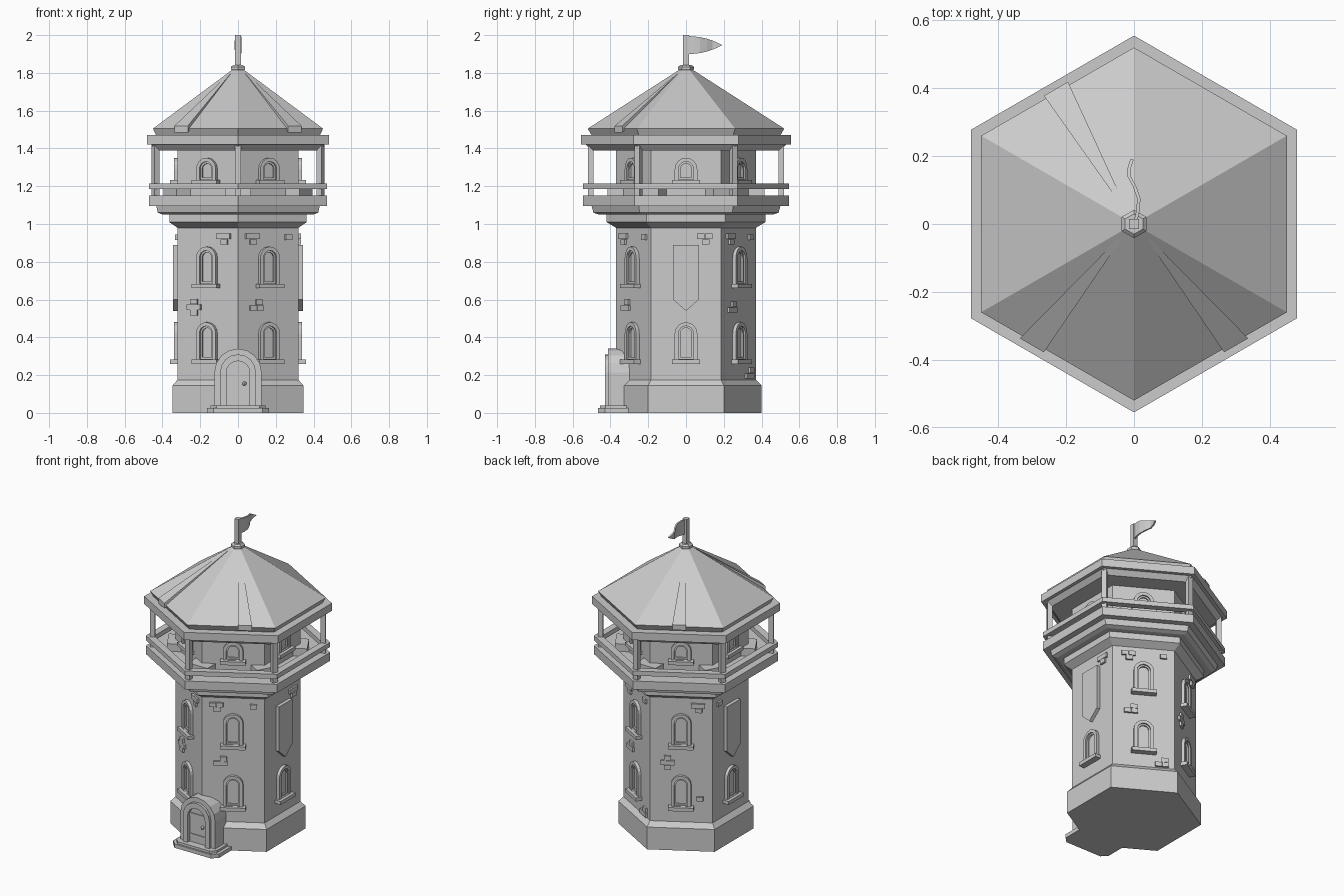
import bpy, bmesh
from math import sin, cos, pi, radians

if "Cube" in bpy.data.objects:
    bpy.data.objects.remove(bpy.data.objects["Cube"])

FACES = [0, 60, 120, 180, 240, 300]      # wall directions (degrees)
CORNERS = [a + 30 for a in FACES]


def add(name, verts, faces):
    me = bpy.data.meshes.new(name)
    me.from_pydata(verts, [], faces)
    bm = bmesh.new()
    bm.from_mesh(me)
    bmesh.ops.recalc_face_normals(bm, faces=bm.faces)
    bm.to_mesh(me)
    bm.free()
    ob = bpy.data.objects.new(name, me)
    bpy.context.collection.objects.link(ob)
    return ob


def hex_lathe(name, prof, closed=False):
    """Six-sided solid from (corner radius, z); closed makes a ring."""
    vs = [(r * cos(radians(c)), r * sin(radians(c)), z) for r, z in prof for c in CORNERS]
    n = len(prof)
    fs = []
    for k in range(n if closed else n - 1):
        m = (k + 1) % n
        fs += [(k*6+i, k*6+(i+1) % 6, m*6+(i+1) % 6, m*6+i) for i in range(6)]
    if not closed:
        fs += [tuple(range(5, -1, -1)), tuple(range(n*6-6, n*6))]
    return add(name, vs, fs)


def place(a, d, u, z):
    """Wall coordinates: d outward, u sideways, z up."""
    a = radians(a)
    return (d*cos(a) - u*sin(a), d*sin(a) + u*cos(a), z)


def prism(name, a, d0, d1, pts):
    n = len(pts)
    vs = [place(a, d, u, z) for d in (d0, d1) for u, z in pts]
    fs = [tuple(range(n)), tuple(range(n, 2*n))]
    fs += [(i, (i+1) % n, n+(i+1) % n, n+i) for i in range(n)]
    return add(name, vs, fs)


def box(name, a, d0, d1, u0, u1, z0, z1):
    return prism(name, a, d0, d1, [(u0, z0), (u1, z0), (u1, z1), (u0, z1)])


def arch(w, z0, z1, n=8):
    """Outline with half width w and a round top."""
    return [(-w, z0)] + [(-w*cos(pi*i/n), z1 - w + w*sin(pi*i/n)) for i in range(n+1)] + [(w, z0)]


def arch_ring(name, a, d0, d1, outer, inner):
    n = len(outer)
    loops = [(outer, d0), (outer, d1), (inner, d1), (inner, d0)]
    vs = [place(a, d, u, z) for pts, d in loops for u, z in pts]
    fs = [(k*n+i, k*n+(i+1) % n, (k+1) % 4*n+(i+1) % n, (k+1) % 4*n+i)
          for k in range(4) for i in range(n)]
    return add(name, vs, fs)


def window(a, z0, z1, d=0.32):
    arch_ring("window_frame", a, d-.02, d+.02, arch(.06, z0, z1), arch(.04, z0+.02, z1-.02))
    arch_ring("window_inner_frame", a, d-.02, d+.01, arch(.042, z0+.01, z1-.018),
              arch(.03, z0+.03, z1-.03))
    box("window_sill", a, d-.02, d+.04, -.075, .075, z0-.005, z0+.018)


def bricks(a, u, z, kind):
    w, h = .042, .03
    cells = {"one": [(0, 0)],
             "tee": [(-.5, .5), (.5, .5), (.1, -.5)],
             "step": [(.4, .5), (-.5, -.5), (.5, -.5)],
             "cross": [(0, 1), (-.5, 0), (.5, 0), (0, -1)]}[kind]
    for i, j in cells:
        box("wall_brick", a, .30, .333, u+(i-.48)*w, u+(i+.48)*w, z+(j-.47)*h, z+(j+.47)*h)


# Tower shell
hex_lathe("tower_base", [(.40, 0), (.40, .145), (.37, .175)])
hex_lathe("tower_body", [(.37, .15), (.37, .98), (.42, 1.01), (.42, 1.05)])
hex_lathe("gallery_support", [(.46, 1.05), (.49, 1.06), (.50, 1.095)])
hex_lathe("gallery_floor", [(.545, 1.095), (.545, 1.15)])
hex_lathe("gallery_rail", [(.545, 1.185), (.545, 1.215), (.495, 1.215), (.495, 1.185)], True)
hex_lathe("cabin", [(.37, 1.14), (.37, 1.41)])

# Roof
hex_lathe("ceiling_plate", [(.50, 1.39), (.53, 1.42)])
hex_lathe("eaves", [(.555, 1.42), (.555, 1.47)])
hex_lathe("roof", [(.50, 1.47), (.52, 1.505), (.03, 1.82)])
hex_lathe("roof_cap", [(.03, 1.80), (.042, 1.82), (.042, 1.832), (.03, 1.842)])
box("flag_pole", 0, -.015, .015, -.015, .015, 1.83, 2.0)

# Raised roof strips sinking into the slope
for a, u in ((240, -.082), (300, .082), (120, 0)):
    def rz(d): return 1.505 + (.45 - d) * .742
    vs = []
    for d, uc, hw, t in ((.46, u, .041, .022), (.06, u*.18, .004, .002)):
        vs += [place(a, d, uc+s*hw, rz(d)+k) for s, k in ((-1, -.012), (1, -.012), (1, t), (-1, t))]
    add("roof_strip", vs, [(0, 1, 2, 3), (4, 5, 6, 7)] +
        [(i, (i+1) % 4, 4+(i+1) % 4, 4+i) for i in range(4)])

# Waving pennant
path = [(.01, .005, .048), (.04, .012, .046), (.075, .014, .042), (.11, .002, .034),
        (.14, -.014, .024), (.165, -.014, .014), (.19, -.006, .001)]
vs = [(x+s*.005, y, 1.947 + k*h) for y, x, h in path for s, k in ((-1, -1), (1, -1), (1, 1), (-1, 1))]
n = len(path)
add("flag", vs, [(0, 1, 2, 3), tuple(range(4*n-4, 4*n))] +
    [(j*4+i, j*4+(i+1) % 4, j*4+4+(i+1) % 4, j*4+4+i) for j in range(n-1) for i in range(4)])

# Gallery posts and cabin corner footings
for c in CORNERS:
    box("gallery_post", c, .49, .52, -.016, .016, 1.14, 1.43)
    box("corner_footing", c, .33, .415, -.07, .07, 1.14, 1.20)

# Windows and banners
for a in FACES:
    window(a, .265, .48)
    window(a, 1.215, 1.35)
    if a % 180:
        window(a, .665, .88)
    else:
        prism("banner", a, .31, .343, [(-.068, .89), (-.068, .60), (0, .54), (.068, .60), (.068, .89)])

# Exposed bricks
for a, u, z, kind in ((300, -.10, .92, "tee"), (300, -.075, .57, "step"), (300, .12, .93, "one"),
                      (240, -.08, .56, "cross"), (240, .10, .92, "tee"), (0, .10, .92, "tee"),
                      (60, -.09, .92, "tee"), (60, .12, .93, "one"), (60, -.075, .56, "step"),
                      (60, .11, .21, "step"), (120, -.08, .56, "cross"), (120, .10, .92, "tee"),
                      (120, .11, .33, "one"), (180, -.12, .93, "one")):
    bricks(a, u, z, kind)

# Doorway at the front corner
arch_ring("door_surround", 270, .30, .413, arch(.125, .02, .34), arch(.09, .03, .305))
arch_ring("door_frame", 270, .30, .43, arch(.095, .02, .31), arch(.062, .035, .275))
prism("door", 270, .30, .407, arch(.064, .03, .277))
for z in (.085, .22):
    box("door_strap", 270, .40, .413, -.06, .06, z-.01, z+.01)
bpy.ops.mesh.primitive_uv_sphere_add(segments=8, ring_count=6, radius=.011, location=(.034, -.413, .155))
bpy.context.object.name = "door_knob"


def step(name, w, y0, y1, c, z0, z1):
    pts = [(-w, y1), (-w, y0+c), (-w+c, y0), (w-c, y0), (w, y0+c), (w, y1)]
    vs = [(x, y, z) for z in (z0, z1) for x, y in pts]
    add(name, vs, [tuple(range(6)), tuple(range(6, 12))] +
        [(i, (i+1) % 6, 6+(i+1) % 6, 6+i) for i in range(6)])


step("door_step_lower", .165, -.465, -.28, .035, 0, .025)
step("door_step_upper", .145, -.455, -.28, .03, .02, .04)
